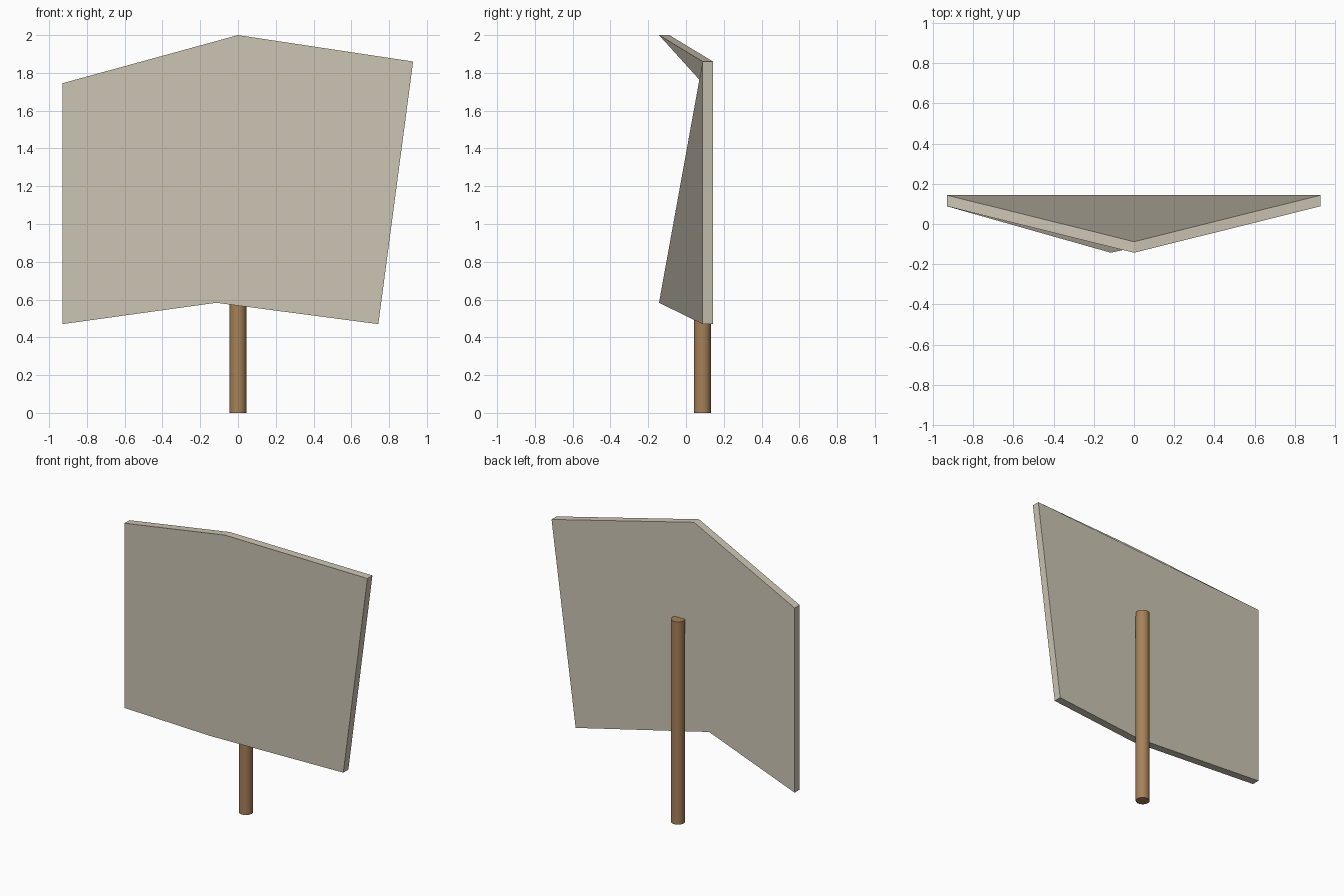
import bpy, bmesh

if "Cube" in bpy.data.objects:
    bpy.data.objects.remove(bpy.data.objects["Cube"])


def material(name, rgb):
    m = bpy.data.materials.new(name)
    m.diffuse_color = (*rgb, 1)
    m.use_nodes = True
    m.node_tree.nodes["Principled BSDF"].inputs["Base Color"].default_value = m.diffuse_color
    return m


stone = material("weathered grey", (0.61, 0.56, 0.46))
wood = material("brown wood", (0.38, 0.22, 0.10))

# Bent sign board: six-point outline from the peak, thickened straight backwards
THICKNESS = 0.055
outline = [(0, -0.143, 2.0), (-0.93, 0.088, 1.745), (-0.93, 0.088, 0.47),
           (-0.115, -0.143, 0.583), (0.743, 0.088, 0.47), (0.927, 0.088, 1.86)]
bm = bmesh.new()
front = [bm.verts.new(p) for p in outline]
back = [bm.verts.new((x, y + THICKNESS, z)) for x, y, z in outline]
# Both large faces start at the peak so they fold the same way
bm.faces.new(front)
bm.faces.new(back[:1] + back[:0:-1])
for i in range(6):
    j = (i + 1) % 6
    bm.faces.new((front[j], front[i], back[i], back[j]))
mesh = bpy.data.meshes.new("sign_board")
bm.to_mesh(mesh)
bm.free()
board = bpy.data.objects.new("sign_board", mesh)
bpy.context.collection.objects.link(board)
mesh.materials.append(stone)

# Round post sunk into the back of the board
POST_TOP = 1.40
bpy.ops.mesh.primitive_cylinder_add(vertices=20, radius=0.045, depth=POST_TOP,
                                    location=(0, 0.087, POST_TOP / 2))
post = bpy.context.object
post.name = "post"
post.data.materials.append(wood)
bpy.ops.object.shade_smooth_by_angle()
